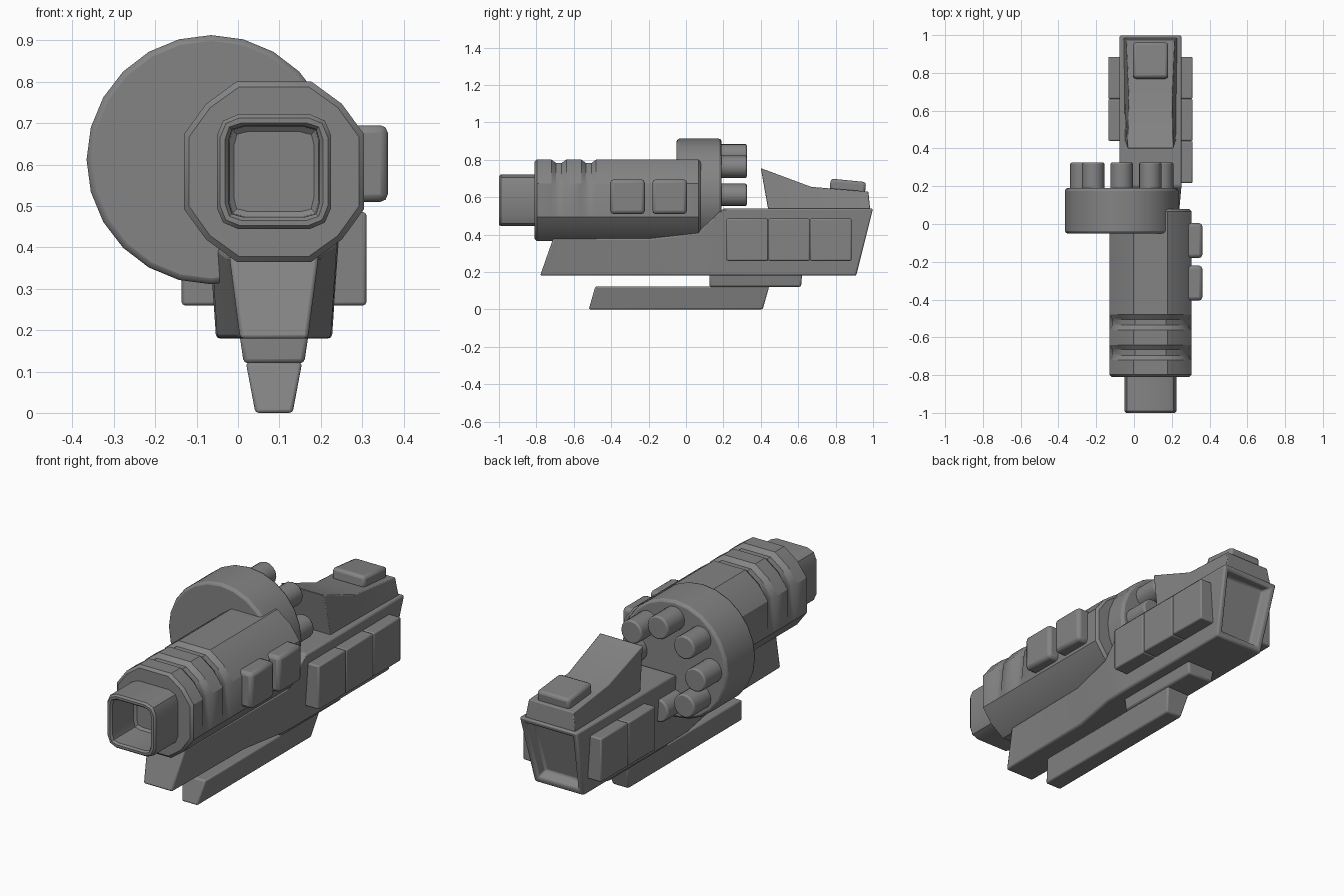
import bpy, bmesh, math
from mathutils import Matrix, Vector

if "Cube" in bpy.data.objects:
    bpy.data.objects.remove(bpy.data.objects["Cube"], do_unlink=True)

grey = bpy.data.materials.new("gunmetal_grey")
grey.use_nodes = True
colour = (0.23, 0.23, 0.23, 1)
grey.diffuse_color = colour
grey.node_tree.nodes["Principled BSDF"].inputs["Base Color"].default_value = colour

CX, CZ = 0.087, 0.583   # barrel axis


def finish(name, bm, bevel=0.01):
    """Turn a bmesh into a bevelled, sharp-edged smooth object."""
    bmesh.ops.recalc_face_normals(bm, faces=bm.faces)
    mesh = bpy.data.meshes.new(name)
    bm.to_mesh(mesh)
    bm.free()
    mesh.materials.append(grey)
    ob = bpy.data.objects.new(name, mesh)
    bpy.context.collection.objects.link(ob)
    bpy.ops.object.select_all(action="DESELECT")
    ob.select_set(True)
    bpy.context.view_layer.objects.active = ob
    bpy.ops.object.shade_smooth_by_angle(angle=math.radians(35))
    if bevel:
        mod = ob.modifiers.new("edge_bevel", "BEVEL")
        mod.width = bevel
        mod.segments = 2
        mod.limit_method = "ANGLE"
        mod.angle_limit = math.radians(40)


def loft(rings):
    """Skin a row of equal-sized rings and cap both ends."""
    bm = bmesh.new()
    rows = [[bm.verts.new(p) for p in ring] for ring in rings]
    n = len(rows[0])
    for a, b in zip(rows, rows[1:]):
        for i in range(n):
            j = (i + 1) % n
            bm.faces.new((a[i], a[j], b[j], b[i]))
    bm.faces.new(rows[0])
    bm.faces.new(rows[-1])
    bmesh.ops.recalc_face_normals(bm, faces=bm.faces)
    bm.normal_update()
    return bm


def section(yb, yt, zb, zt, wb, wt):
    """Trapezoid across the body: bottom and top y, z and half width."""
    return [(CX - wb, yb, zb), (CX + wb, yb, zb), (CX + wt, yt, zt), (CX - wt, yt, zt)]


def box(name, x, y, z, bevel=0.012, tilt=0):
    """Box from (low, high) pairs, optionally tilted about x."""
    bm = bmesh.new()
    bmesh.ops.create_cube(bm, size=1)
    size = Vector([r[1] - r[0] for r in (x, y, z)])
    mid = Vector([(r[0] + r[1]) / 2 for r in (x, y, z)])
    bm.transform(Matrix.LocRotScale(mid, Matrix.Rotation(tilt, 3, "X"), size))
    finish(name, bm, bevel)


def cylinder(name, x, z, y0, y1, radius, sides, bevel):
    bm = bmesh.new()
    bmesh.ops.create_cone(bm, cap_ends=True, segments=sides, radius1=radius, radius2=radius, depth=y1 - y0)
    bm.transform(Matrix.Translation((x, (y0 + y1) / 2, z)) @ Matrix.Rotation(math.pi / 2, 4, "X"))
    finish(name, bm, bevel)


def rounded_ring(y, half, flat, dip=0):
    """Square ring with two-step corners; dip sinks its upper part."""
    mid = (half + flat) / 2 + 0.01
    corner = [(half, flat), (mid, mid), (flat, half)]
    pts = []
    for k in range(4):
        c, s = round(math.cos(k * math.pi / 2)), round(math.sin(k * math.pi / 2))
        for u, v in corner:
            px, pz = u * c - v * s, u * s + v * c
            f = 1 - dip / half if pz > 0 else 1
            pts.append((CX + px * f, y, CZ + pz * f))
    return pts


# Barrel shroud with two grooves over its upper half
shroud = [rounded_ring(-0.81, 0.205, 0.084), rounded_ring(-0.797, 0.218, 0.09)]
for start in (-0.72, -0.56):
    for dy, dip in ((0, 0), (0.025, 0.018), (0.055, 0.018), (0.08, 0)):
        shroud.append(rounded_ring(start + dy, 0.218, 0.09, dip))
shroud += [rounded_ring(0.067, 0.218, 0.09), rounded_ring(0.08, 0.205, 0.084)]
finish("barrel_shroud", loft(shroud), 0)

# Hollow muzzle
muzzle = [(-0.78, 0.138, 0.088), (-0.99, 0.138, 0.088), (-1.0, 0.13, 0.083),
          (-1.0, 0.118, 0.078), (-0.99, 0.11, 0.074), (-0.82, 0.108, 0.072), (-0.80, 0.085, 0.055)]
finish("muzzle", loft([rounded_ring(*m) for m in muzzle]), 0)

# Drum magazine with its ring of canisters
DX, DZ = -0.065, 0.612
cylinder("drum", DX, DZ, -0.05, 0.19, 0.301, 24, 0.014)
for i in range(8):
    a = i * math.pi / 4
    cylinder(f"canister_{i + 1}", DX + 0.213 * math.cos(a), DZ + 0.213 * math.sin(a), 0.17, 0.325, 0.06, 16, 0.008)

# Main body, with a recess in the sloped rear face
body = loft([section(-0.78, -0.71, 0.18, 0.38, 0.082, 0.108),
             section(-0.2, -0.2, 0.18, 0.38, 0.09, 0.115),
             section(0.06, 0.06, 0.18, 0.41, 0.137, 0.152),
             section(0.2, 0.2, 0.18, 0.54, 0.14, 0.165),
             section(0.91, 1.0, 0.18, 0.54, 0.14, 0.165)])
rear = max(body.faces, key=lambda f: f.calc_center_median().y)
normal = rear.normal.copy()
bmesh.ops.inset_region(body, faces=[rear], thickness=0.04)
bmesh.ops.inset_region(body, faces=[rear], thickness=0.018)
bmesh.ops.translate(body, verts=rear.verts, vec=-normal * 0.05)
finish("body", body, 0.009)

# Raised rear sight and its button
sight = loft([section(0.44, 0.40, 0.53, 0.755, 0.135, 0.122),
              section(0.67, 0.67, 0.53, 0.655, 0.138, 0.115),
              section(0.985, 0.975, 0.53, 0.63, 0.143, 0.128)])
finish("rear_sight", sight, 0.004)
box("sight_button", (-0.005, 0.18), (0.77, 0.96), (0.625, 0.69), 0.015, -0.1)

# Side panels: three on the left, two on the right to clear the drum
for side, label, count in ((1, "left", 3), (-1, "right", 2)):
    for i in range(count):
        y1 = 0.885 - i * 0.223
        xs = sorted((CX + side * 0.1, CX + side * 0.223))
        box(f"{label}_panel_{i + 1}", xs, (y1 - 0.222, y1), (0.26, 0.485), 0.007)

# Square pads on the barrel side
for i, y in enumerate((-0.405, -0.18)):
    box(f"barrel_pad_{i + 1}", (0.27, 0.362), (y, y + 0.185), (0.51, 0.695), 0.018)

# Lower rail and the mount joining it to the body
rail = loft([section(-0.52, -0.485, 0, 0.122, 0.045, 0.068),
             section(0.41, 0.445, 0, 0.122, 0.045, 0.068)])
finish("lower_rail", rail, 0.008)
mount = loft([section(0.125, 0.125, 0.12, 0.2, 0.073, 0.085),
              section(0.615, 0.622, 0.12, 0.2, 0.073, 0.085)])
finish("rail_mount", mount, 0.01)
